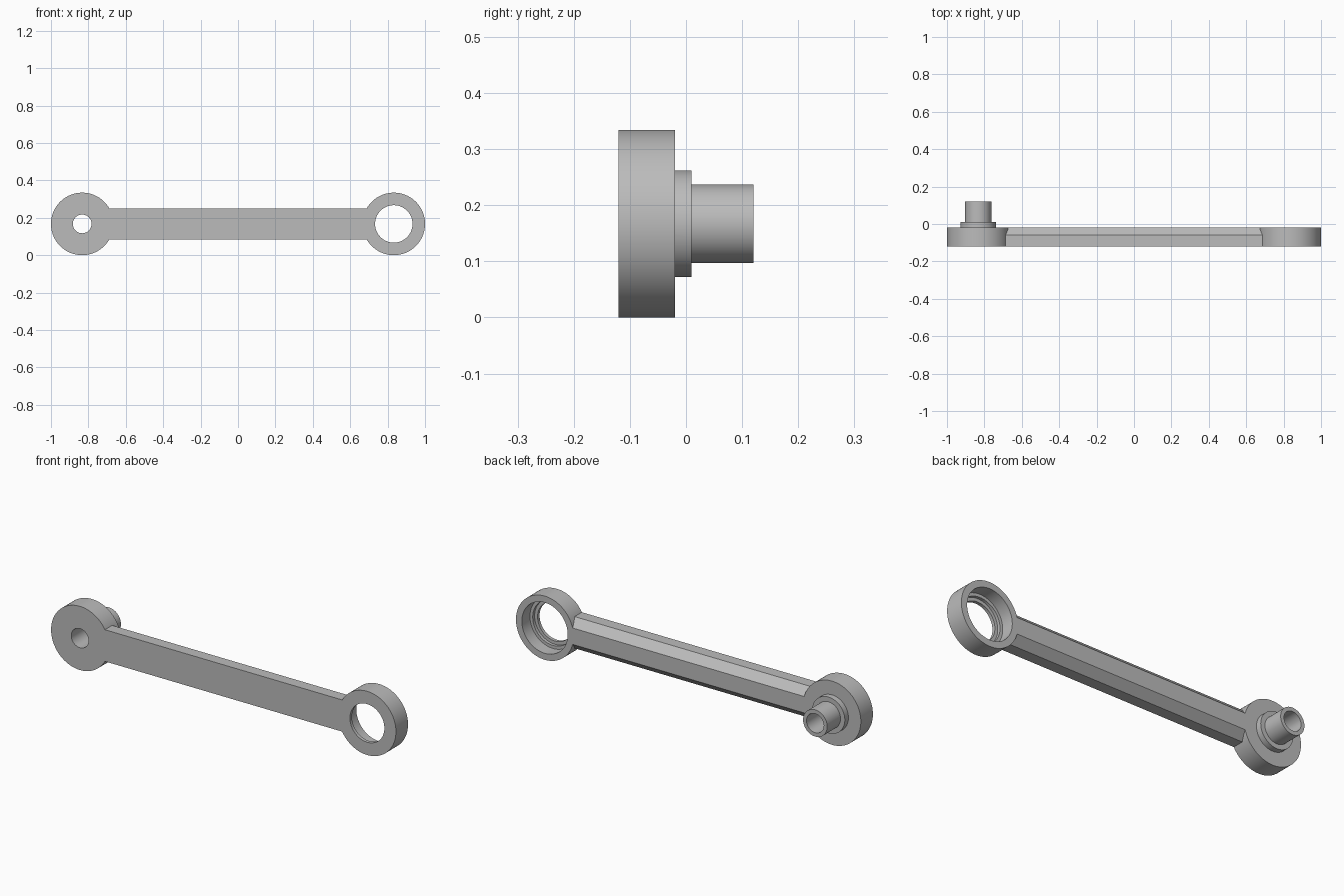
import bpy, bmesh, math

cube = bpy.data.objects.get("Cube")
if cube:
    bpy.data.objects.remove(cube, do_unlink=True)

END_X, MID_Z = 0.833, 0.167
FRONT, BACK = -0.12, -0.02

grey = bpy.data.materials.new("plain grey")
grey.use_nodes = True
grey.diffuse_color = (0.5, 0.5, 0.5, 1)
grey.node_tree.nodes["Principled BSDF"].inputs["Base Color"].default_value = (0.5, 0.5, 0.5, 1)


def finish(name, bm):
    bmesh.ops.recalc_face_normals(bm, faces=bm.faces)
    mesh = bpy.data.meshes.new(name)
    bm.to_mesh(mesh)
    bm.free()
    mesh.materials.append(grey)
    obj = bpy.data.objects.new(name, mesh)
    bpy.context.collection.objects.link(obj)
    return obj


def turned(name, x, profile, sides=96):
    """Closed (radius, y) profile turned round an axis along y."""
    bm = bmesh.new()
    rings = []
    for i in range(sides):
        a = 2 * math.pi * i / sides
        rings.append([bm.verts.new((x + r * math.cos(a), y, MID_Z + r * math.sin(a)))
                      for r, y in profile])
    n = len(profile)
    for i in range(sides):
        p, q = rings[i], rings[(i + 1) % sides]
        for j in range(n):
            k = (j + 1) % n
            bm.faces.new((p[j], p[k], q[k], q[j]))
    return finish(name, bm)


# Arm: bar with both rear edges chamfered, ends buried in the bosses
half, chamfer = 0.083, 0.04
side = [(FRONT, half), (BACK - chamfer, half), (BACK, half - chamfer)]
section = side + [(y, -z) for y, z in reversed(side)]
bm = bmesh.new()
ends = [[bm.verts.new((x, y, MID_Z + z)) for y, z in section] for x in (-0.74, 0.69)]
for ring in ends:
    bm.faces.new(ring)
for j in range(len(section)):
    k = (j + 1) % len(section)
    bm.faces.new((ends[0][j], ends[0][k], ends[1][k], ends[1][j]))
arm = finish("link_arm", bm)

# Boss with shoulder and hollow pin
pin_boss = turned("pin_boss", -END_X, [
    (0.05, FRONT), (0.167, FRONT), (0.167, BACK), (0.095, BACK),
    (0.095, 0.01), (0.07, 0.01), (0.07, 0.12), (0.05, 0.12)])

# Ring with a stepped seat opening to the rear
socket = turned("socket_ring", END_X, [
    (0.1, FRONT), (0.167, FRONT), (0.167, BACK), (0.133, BACK),
    (0.133, -0.087), (0.117, -0.087), (0.117, -0.103), (0.1, -0.103)])

# Join the parts into one clean solid
bpy.context.view_layer.objects.active = arm
for part in (pin_boss, socket):
    mod = arm.modifiers.new("join", "BOOLEAN")
    mod.operation, mod.solver, mod.object = "UNION", "EXACT", part
    bpy.ops.object.modifier_apply(modifier=mod.name)
    bpy.data.objects.remove(part, do_unlink=True)

bpy.ops.object.select_all(action="DESELECT")
arm.select_set(True)
bpy.ops.object.shade_smooth_by_angle(angle=math.radians(25))
